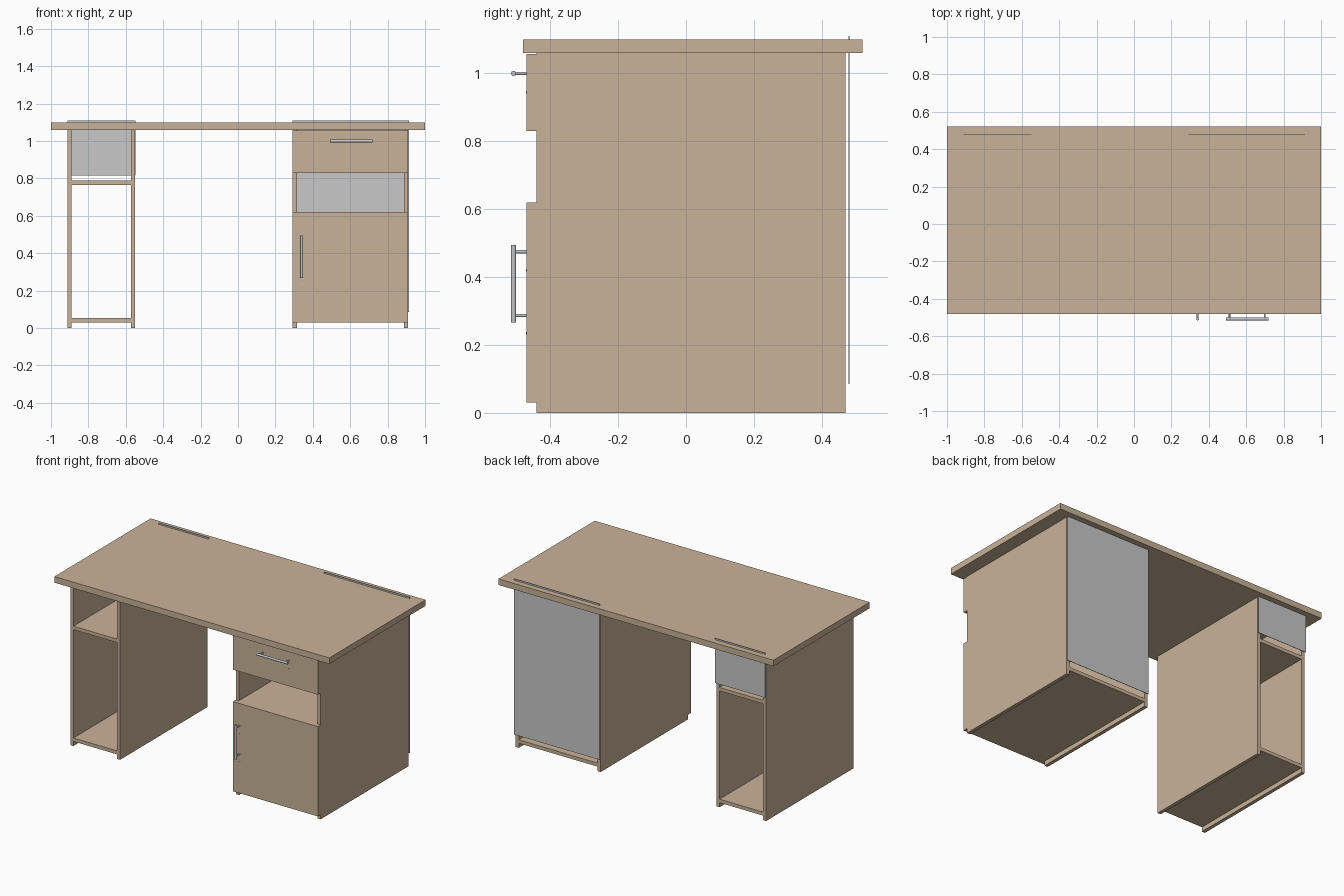
import bpy
from mathutils import Vector

if "Cube" in bpy.data.objects:
    bpy.data.objects.remove(bpy.data.objects["Cube"], do_unlink=True)


def material(name, color):
    m = bpy.data.materials.new(name)
    m.use_nodes = True
    m.diffuse_color = (*color, 1)
    m.node_tree.nodes["Principled BSDF"].inputs["Base Color"].default_value = (*color, 1)
    return m


wood = material("light wood", (0.59, 0.45, 0.32))
board = material("grey backing", (0.58, 0.58, 0.58))
metal = material("handle metal", (0.55, 0.56, 0.57))


def box(name, x, y, z, mat=wood):
    """Box spanning the given (low, high) ranges."""
    spans = (x, y, z)
    bpy.ops.mesh.primitive_cube_add(size=1, location=[(a + b) / 2 for a, b in spans])
    o = bpy.context.object
    o.name = name
    o.scale = [b - a for a, b in spans]
    bpy.ops.object.transform_apply(location=False, rotation=False)
    o.data.materials.append(mat)
    return o


def rod(name, start, end, radius):
    """Round rod between two points."""
    a, b = Vector(start), Vector(end)
    bpy.ops.mesh.primitive_cylinder_add(vertices=16, radius=radius,
                                        depth=(b - a).length, location=(a + b) / 2)
    o = bpy.context.object
    o.name = name
    o.rotation_euler = (b - a).to_track_quat("Z", "Y").to_euler()
    o.data.materials.append(metal)
    bpy.ops.object.shade_smooth_by_angle()
    return o


THICK = 0.023
UNDER = 1.06          # underside of the desktop
FRONT, BACK = -0.44, 0.47
FACE = -0.47          # outer plane of door and drawer


def cabinet(name, x0, x1, shelves, back_bottom):
    """Open carcass: two sides, shelves and a backing board."""
    depth = (FRONT, BACK)
    box(name + "_left_side", (x1 - THICK, x1), depth, (0, UNDER))
    box(name + "_right_side", (x0, x0 + THICK), depth, (0, UNDER))
    for i, z in enumerate(shelves):
        box(f"{name}_shelf_{i + 1}", (x0 + THICK, x1 - THICK), depth, (z, z + THICK))
    box(name + "_back_panel", (x0, x1 + 0.003), (0.479, 0.482), (back_bottom, 1.11), board)


# Desktop and the two carcasses
box("desktop", (-1, 1), (-0.48, 0.52), (UNDER, 1.10))
cabinet("narrow_cabinet", -0.912, -0.55, (0.03, 0.765), 0.815)
cabinet("wide_cabinet", 0.292, 0.91, (0.03, 0.597, 0.83), 0.085)

# Door and drawer front
box("door", (0.292, 0.91), (FACE, FRONT), (0.03, 0.62))
box("drawer_front", (0.292, 0.91), (FACE, FRONT), (0.83, 1.057))


def handle(name, center, axis, half, post_half):
    """Bar handle on two posts standing off the face."""
    c, d = Vector(center), Vector(axis)
    rod(name + "_bar", c - d * half, c + d * half, 0.0075)
    for side, s in (("first", -1), ("second", 1)):
        p = c + d * post_half * s
        rod(f"{name}_{side}_post", p, (p.x, FACE, p.z), 0.005)


def screw(name, x, z):
    rod(name, (x, FACE - 0.002, z), (x, FACE + 0.004, z), 0.004)


# Handles and small screw heads
handle("drawer_handle", (0.605, -0.508, 1.0), (1, 0, 0), 0.114, 0.094)
handle("door_handle", (0.34, -0.508, 0.381), (0, 0, 1), 0.114, 0.094)
for i, x in enumerate((0.508, 0.695)):
    screw(f"drawer_screw_{i + 1}", x, 0.945)
for i, z in enumerate((0.235, 0.42)):
    screw(f"door_screw_{i + 1}", 0.34, z)
